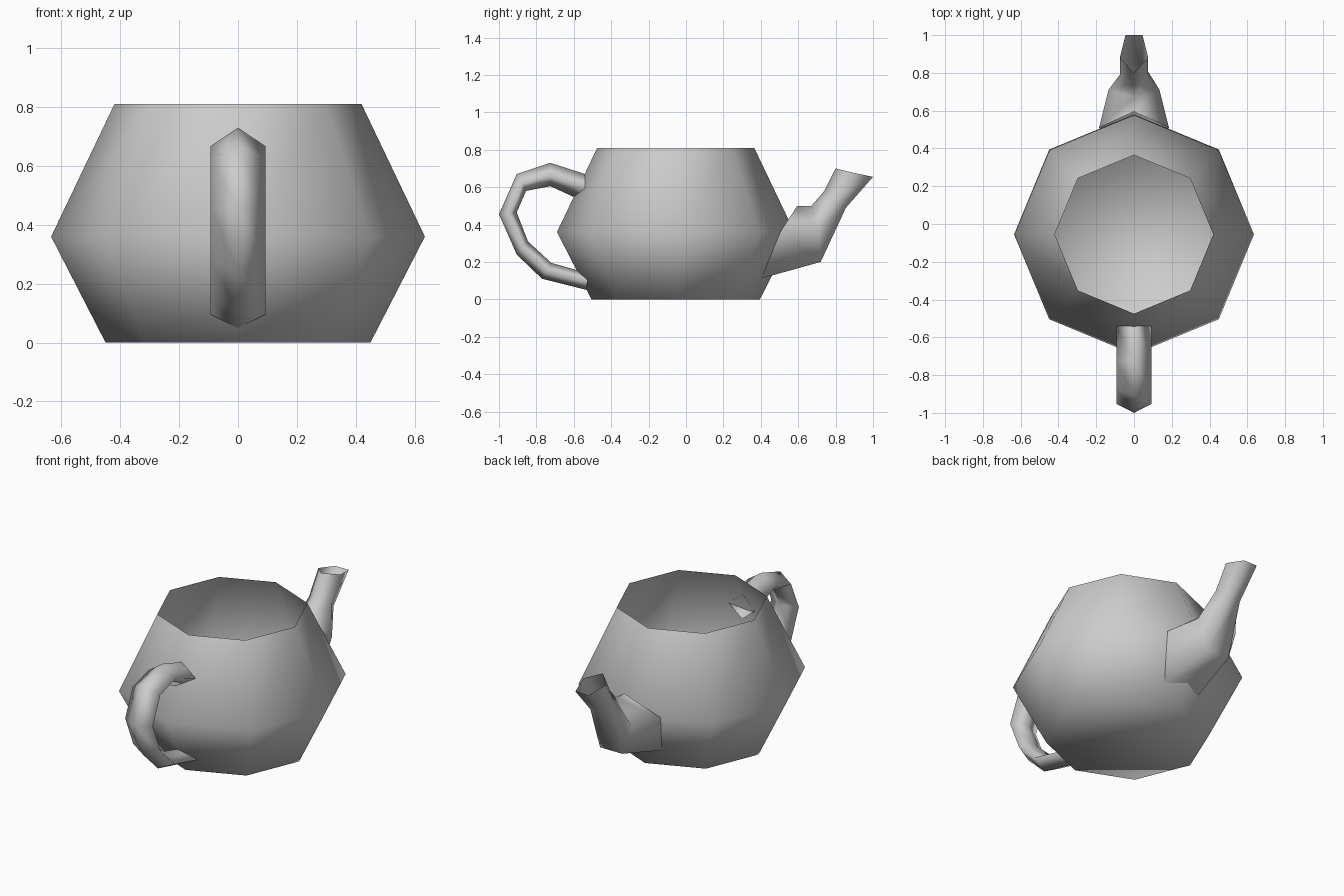
import bpy, bmesh, math

if "Cube" in bpy.data.objects:
    bpy.data.objects.remove(bpy.data.objects["Cube"])

GREY = (0.6, 0.6, 0.6, 1)
mat = bpy.data.materials.new("plain grey")
mat.use_nodes = True
mat.diffuse_color = GREY
mat.node_tree.nodes["Principled BSDF"].inputs["Base Color"].default_value = GREY


def loft(name, rings, cap_start=False):
    """Skin a list of equally sized closed rings with smooth quads."""
    bm = bmesh.new()
    loops = [[bm.verts.new(p) for p in ring] for ring in rings]
    for a, b in zip(loops, loops[1:]):
        for i in range(len(a)):
            j = (i + 1) % len(a)
            bm.faces.new((a[i], a[j], b[j], b[i]))
    if cap_start:
        bm.faces.new(loops[0][::-1])
    bmesh.ops.recalc_face_normals(bm, faces=bm.faces)
    for f in bm.faces:
        f.smooth = True
    mesh = bpy.data.meshes.new(name)
    bm.to_mesh(mesh)
    bm.free()
    mesh.materials.append(mat)
    obj = bpy.data.objects.new(name, mesh)
    bpy.context.collection.objects.link(obj)
    return obj


# Body: eight-sided open pot with a closed base
CENTRE_Y, SIDES = -0.055, 8
profile = [(0.45, 0), (0.635, 0.36), (0.42, 0.81)]
loft("pot_body", [[(r * math.cos(i * math.tau / SIDES),
                    CENTRE_Y + r * math.sin(i * math.tau / SIDES), z)
                   for i in range(SIDES)] for r, z in profile], cap_start=True)

# Handle: diamond section swept between an outer and an inner (y, z) line
HALF_WIDTH = 0.093
outer = [(-0.54, 0.67), (-0.725, 0.73), (-0.905, 0.67), (-1.0, 0.455),
         (-0.905, 0.24), (-0.77, 0.11), (-0.53, 0.05)]
inner = [(-0.54, 0.52), (-0.725, 0.605), (-0.855, 0.58), (-0.905, 0.465),
         (-0.845, 0.31), (-0.72, 0.195), (-0.525, 0.14)]
rings = []
for (oy, oz), (iy, iz) in zip(outer, inner):
    my, mz = (oy + iy) / 2, (oz + iz) / 2
    rings.append([(0, oy, oz), (HALF_WIDTH, my, mz),
                  (0, iy, iz), (-HALF_WIDTH, my, mz)])
loft("handle", rings)

# Spout: five-sided section given by its top, side and bottom corners
stations = [
    ((0, 0.595, 0.50), (0.185, 0.51, 0.37), (0.12, 0.395, 0.11)),
    ((0, 0.67, 0.50), (0.135, 0.71, 0.38), (0.075, 0.72, 0.20)),
    ((0, 0.74, 0.58), (0.075, 0.79, 0.54), (0.045, 0.855, 0.49)),
    ((0, 0.80, 0.70), (0.075, 0.88, 0.68), (0.045, 1.0, 0.655)),
]
mirror = lambda p: (-p[0], p[1], p[2])
loft("spout", [[t, s, b, mirror(b), mirror(s)] for t, s, b in stations])
